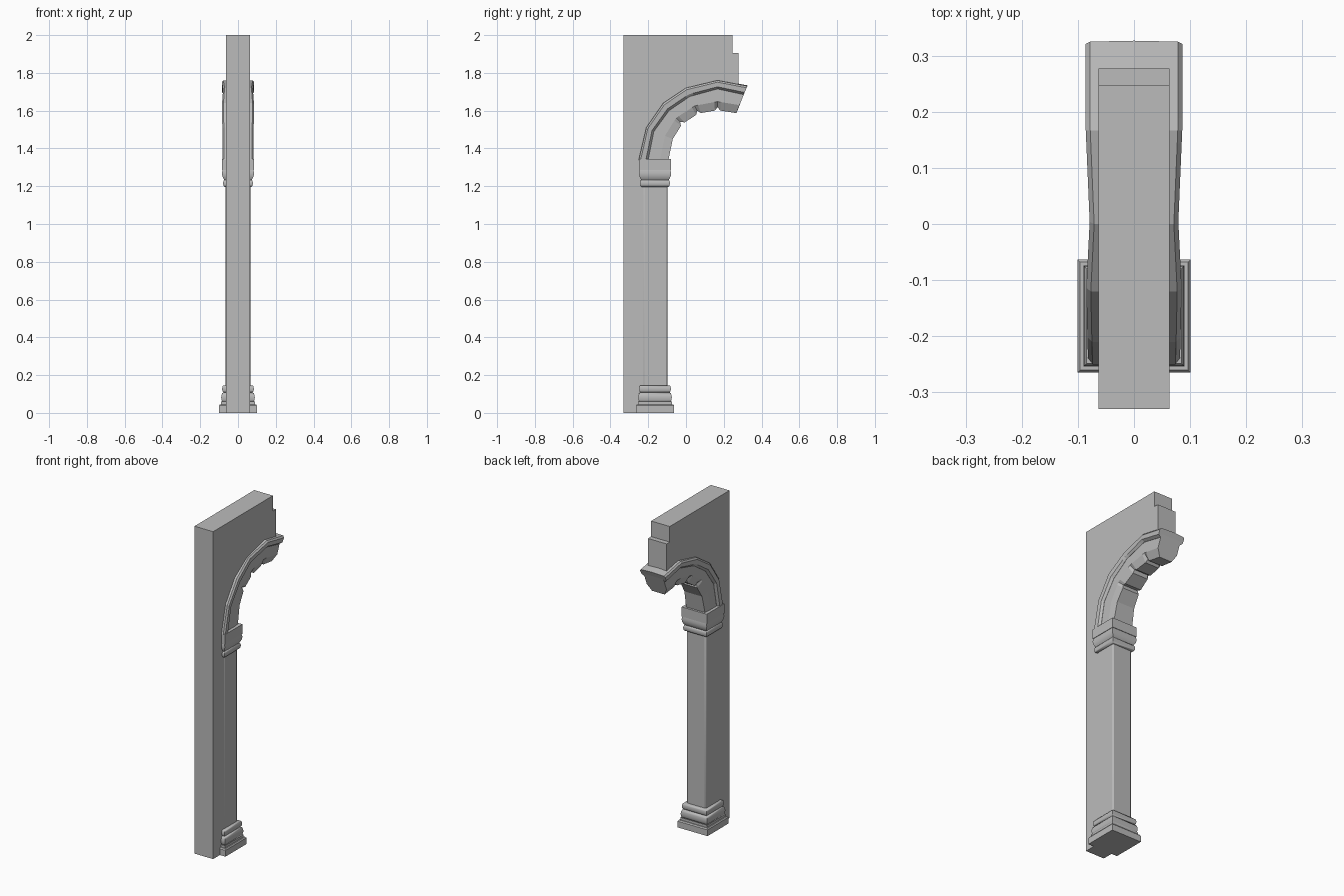
import bpy, bmesh, math
from mathutils import Vector

if "Cube" in bpy.data.objects:
    bpy.data.objects.remove(bpy.data.objects["Cube"])

stone = bpy.data.materials.new("grey stone")
stone.use_nodes = True
GREY = (0.5, 0.5, 0.5, 1)
stone.diffuse_color = GREY
stone.node_tree.nodes["Principled BSDF"].inputs["Base Color"].default_value = GREY

WALL_HALF = 0.063
PILLAR_Y = -0.164


def finish(name, bm, smooth=None):
    """Turn a bmesh into a named stone object, optionally smooth below an angle."""
    bmesh.ops.recalc_face_normals(bm, faces=bm.faces)
    mesh = bpy.data.meshes.new(name)
    bm.to_mesh(mesh)
    bm.free()
    mesh.materials.append(stone)
    obj = bpy.data.objects.new(name, mesh)
    bpy.context.collection.objects.link(obj)
    if smooth:
        bpy.ops.object.select_all(action='DESELECT')
        obj.select_set(True)
        bpy.context.view_layer.objects.active = obj
        bpy.ops.object.shade_smooth_by_angle(angle=math.radians(smooth))
    return obj


def loft(name, sections, smooth=None):
    """Skin a run of closed sections with equal point counts and cap both ends."""
    bm = bmesh.new()
    rings = [[bm.verts.new(p) for p in section] for section in sections]
    count = len(rings[0])
    for a, b in zip(rings, rings[1:]):
        for i in range(count):
            j = (i + 1) % count
            bm.faces.new((a[i], a[j], b[j], b[i]))
    bm.faces.new(rings[0])
    bm.faces.new(rings[-1])
    return finish(name, bm, smooth)


def square_stack(name, profile, smooth=50):
    """Square moulding from (half width, height) pairs around the pillar axis."""
    corners = ((-1, -1), (1, -1), (1, 1), (-1, 1))
    return loft(name, [[(sx * h, PILLAR_Y + sy * h, z) for sx, sy in corners]
                       for h, z in profile], smooth)


def bulge(half, out, low, high, steps=6):
    """Rounded moulding swelling from half to half + out between two heights."""
    return [(half + out * math.sin(math.pi * i / steps),
             (low + high) / 2 - (high - low) / 2 * math.cos(math.pi * i / steps))
            for i in range(steps + 1)]


# Arch guide lines in (y, z): top of hood, foot of hood, underside
outer = [Vector(p) for p in ((-.25, 1.34), (-.21, 1.51), (-.12, 1.64),
                             (0, 1.72), (.167, 1.76), (.325, 1.73))]
hood_foot = [Vector(p) for p in ((-.2, 1.34), (-.17, 1.49), (-.09, 1.6),
                                 (.02, 1.675), (.167, 1.715), (.305, 1.685))]
under = [Vector(p) for p in ((-.093, 1.34), (-.07, 1.45), (-.02, 1.53),
                             (.066, 1.585), (.167, 1.603), (.267, 1.587))]
hood_half = [.082, .083, .085, .079, .086, .086]

# Wall slab, its lower edge hidden inside the pillar and the arch
middle = [(a + b) / 2 for a, b in zip(outer, under)]
outline = [(-.33, 0), (PILLAR_Y, 0)] + [tuple(p) for p in middle[:-1]]
outline += [(.277, 1.68), (.277, 1.905), (.247, 1.905), (.247, 2), (-.33, 2)]
loft("wall", [[(x, y, z) for y, z in outline] for x in (-WALL_HALF, WALL_HALF)])

# Pillar shaft with softened corners
shaft = square_stack("pillar_shaft", [(.065, .1), (.065, 1.23)], None)
bevel = shaft.modifiers.new("soft corners", 'BEVEL')
bevel.width = 0.008
bevel.segments = 2
bpy.context.view_layer.objects.active = shaft
shaft.select_set(True)
bpy.ops.object.shade_smooth_by_angle(angle=math.radians(50))

# Pillar base: plinth, large roll, small roll
square_stack("base_plinth", [(.101, 0), (.101, .038), (.096, .045)], 20)
square_stack("base_large_roll", [(.09, .045), (.09, .06)] + bulge(.078, .011, .055, .108))
square_stack("base_small_roll", bulge(.076, .008, .108, .146))

# Capital: neck ring, cushion, slab
square_stack("capital_ring", bulge(.07, .009, 1.197, 1.235))
square_stack("capital_cushion", [(.07, 1.23), (.077, 1.24), (.083, 1.253),
                                 (.085, 1.27), (.082, 1.286)])
square_stack("capital_slab", [(.085, 1.286), (.085, 1.345)], 20)


def along(points, i, t):
    return points[i].lerp(points[i + 1], t)


# Stations along the arch; the upper stones get shoulders beside their joints
last = len(outer) - 2
stations = []
for i in range(last + 1):
    stations.append((i, 0, i >= 2))
    if i >= 2:
        stations += [(i, .14, False)]
    if 1 <= i < last:
        stations += [(i, .86, False)]
stations.append((last, 1, False))


def arch_sections(kind):
    """Cross-sections of the hood or of the arch stones, mirrored in x."""
    sections = []
    for i, t, joint in stations:
        top, foot, low = (along(line, i, t) for line in (outer, hood_foot, under))
        w = hood_half[i] + (hood_half[i + 1] - hood_half[i]) * t
        progress = (i + t) / (last + 1)
        if kind == "hood":
            crown = top + (top - foot).normalized() * .004
            half = [(w - .008, top), (w, top.lerp(foot, .2)),
                    (w - .002, top.lerp(foot, .75)), (.068, foot)]
            section = [(0, crown)] + half + [(-x, p) for x, p in reversed(half)]
        else:
            up = (foot - low).normalized()
            bottom = low + up * (.016 if joint else 0)
            half = [(.067, top.lerp(foot, .6)), (.067, low + up * .045),
                    (.064 - .022 * progress - (.006 if joint else 0), bottom)]
            section = half + [(-x, p) for x, p in reversed(half)]
        sections.append([(x, p.x, p.y) for x, p in section])
    return sections


loft("arch_hood", arch_sections("hood"))
loft("arch_stones", arch_sections("stones"))
